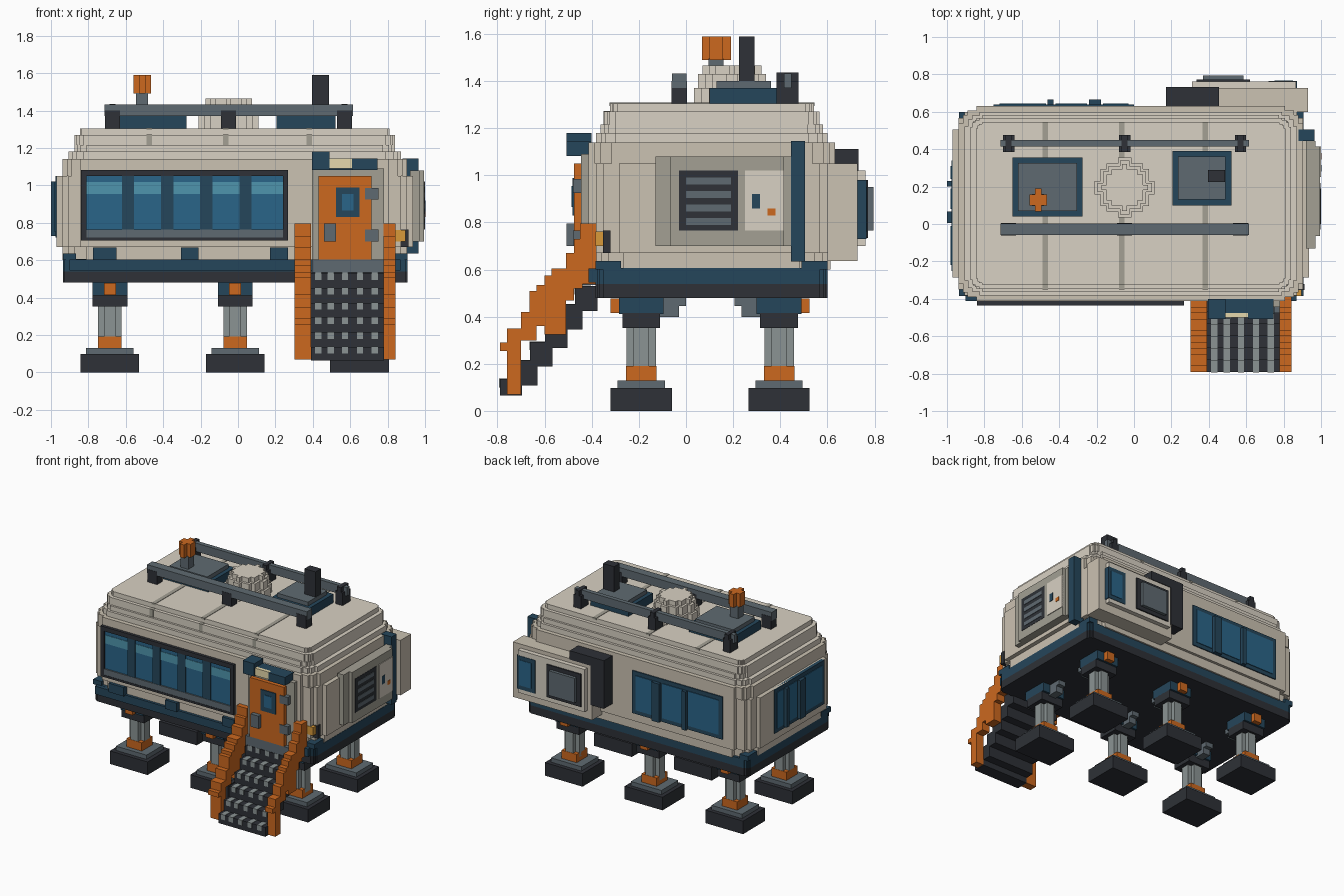
import bpy, bmesh


def mat(name, hexcol):
    m = bpy.data.materials.new(name)
    c = [int(hexcol[i:i + 2], 16) / 255 for i in (0, 2, 4)]
    m.diffuse_color = [((v + .055) / 1.055) ** 2.4 for v in c] + [1]
    return m


CREAM, SAND, SEAM = mat("cream", "D8D1C3"), mat("sand", "CBC2B2"), mat("seam", "A3A094")
NAVY, BLACK, STEEL = mat("navy", "25465B"), mat("black", "2E3137"), mat("steel", "5F6A71")
ALLOY, ORANGE, AMBER = mat("alloy", "8B9494"), mat("orange", "CC681F"), mat("amber", "D89A3A")
GLASS, SHINE, LAMP = mat("glass", "2A6589"), mat("shine", "4F95AE"), mat("lamp", "E6D9AC")


def finish(name, m, bm):
    bmesh.ops.recalc_face_normals(bm, faces=bm.faces)
    me = bpy.data.meshes.new(name)
    bm.to_mesh(me)
    bm.free()
    me.materials.append(m)
    ob = bpy.data.objects.new(name, me)
    bpy.context.collection.objects.link(ob)
    return ob


def boxes(name, m, *items):
    """One object from boxes given as (x0, x1, y0, y1, z0, z1)."""
    bm = bmesh.new()
    for x0, x1, y0, y1, z0, z1 in items:
        for v in bmesh.ops.create_cube(bm, size=1)["verts"]:
            v.co = ((x0 + x1) / 2 + v.co.x * (x1 - x0), (y0 + y1) / 2 + v.co.y * (y1 - y0),
                    (z0 + z1) / 2 + v.co.z * (z1 - z0))
    return finish(name, m, bm)


STAIR = [(0, 4), (1, 4), (1, 2), (2, 2), (2, 1), (4, 1), (4, 0)]


def stepped(name, m, x0, x1, y0, y1, z0, z1, s):
    """Slab whose four vertical corners are rounded in small stair steps of size s."""
    fw, bw = STAIR, STAIR[::-1]
    pts = [(x0 + a * s, y0 + b * s) for a, b in fw] + [(x1 - a * s, y0 + b * s) for a, b in bw]
    pts += [(x1 - a * s, y1 - b * s) for a, b in fw] + [(x0 + a * s, y1 - b * s) for a, b in bw]
    bm = bmesh.new()
    f = bm.faces.new([bm.verts.new((x, y, z0)) for x, y in pts])
    r = bmesh.ops.extrude_face_region(bm, geom=[f])
    for v in r["geom"]:
        if isinstance(v, bmesh.types.BMVert):
            v.co.z = z1
    return finish(name, m, bm)


# Hull: stacked layers with growing insets towards the roof
for i, (z0, z1, ix, iy, s) in enumerate([
        (.6, .67, .032, .02, .032), (.67, 1.05, 0, 0, .032), (1.05, 1.14, .032, 0, .024),
        (1.14, 1.18, .063, .032, .02), (1.18, 1.215, .095, .05, .016),
        (1.215, 1.27, .095, .065, .012), (1.27, 1.305, .125, .09, .008)]):
    stepped(f"hull_layer_{i}", CREAM if z0 > 1.13 else SAND, -.97 + ix, .935 - ix,
            -.413 + iy, .632 - iy, z0, z1, s)
stepped("base_band", NAVY, -.935, .905, -.385, .6, .54, .606, .008)
stepped("base_plate", BLACK, -.935, .905, -.385, .6, .48, .54, .008)
boxes("base_front_band", NAVY, (-.9, .87, -.413, -.38, .545, .605))
boxes("base_corners", NAVY, *[(x, x + .07, y, y + .11, .6, .637)
                              for x in (-.935, .835) for y in (-.385, .49)])
boxes("roof_seams", SEAM, *[b for x in (-.49, -.08, .365) for b in (
    (x, x + .03, -.325, .545, 1.295, 1.308), (x, x + .03, -.351, -.32, 1.215, 1.272))])

# Front window band
boxes("front_window_frame", BLACK, (-.84, .267, -.435, -.40, 1.05, 1.083), (-.84, .267, -.435, -.40, .705, .72),
      (-.84, -.81, -.435, -.40, .705, 1.083), (.24, .267, -.435, -.40, .705, 1.083))
boxes("front_window_sill", STEEL, (-.81, .24, -.432, -.40, .715, .765))
boxes("front_window_glass", GLASS, (-.81, .24, -.422, -.40, .765, 1.05))
boxes("front_window_shine", SHINE, (-.81, .24, -.425, -.40, .955, 1.018))
boxes("front_window_bars", NAVY, *[(-.62 + .209 * i, -.555 + .209 * i, -.43, -.40, .765, 1.05) for i in range(4)])
boxes("front_brackets", NAVY, *[(a, b, -.43, -.38, .6, .667) for a, b in ((-.775, -.65), (-.305, -.21), (.17, .267))])

# Rear and left-end windows
boxes("rear_window_frame", NAVY, (-.75, 0, .61, .64, .73, 1.05))
boxes("rear_window_glass", GLASS, *[(a, b, .62, .645, .76, 1.02) for a, b in ((-.72, -.47), (-.42, -.25), (-.165, -.03))])
boxes("rear_window_bars", NAVY, (-.462, -.43, .62, .665, .73, 1.02), (-.24, -.177, .62, .665, .73, 1.02))
boxes("end_window_frame", NAVY, (-.976, -.95, -.25, .34, .72, 1.05))
boxes("end_window_glass", GLASS, *[(-.98, -.95, a, b, .75, 1.02) for a, b in ((-.22, -.01), (.08, .19), (.24, .31))])
boxes("end_window_bars", NAVY, (-1, -.95, .005, .067, .73, 1.02), (-1, -.95, .2, .23, .73, 1.02))

# Door
boxes("door_frame", SEAM, (.395, .78, -.445, -.40, .6, 1.09))
boxes("door", ORANGE, (.43, .715, -.475, -.43, .605, 1.05))
boxes("door_window_frame", NAVY, (.525, .65, -.482, -.46, .83, .988))
boxes("door_window", GLASS, (.557, .618, -.486, -.46, .865, .955))
boxes("door_handle", STEEL, (.46, .525, -.507, -.47, .70, .795))
boxes("door_hinges", STEEL, (.68, .75, -.48, -.43, .925, .985), (.68, .75, -.48, -.43, .70, .765))
boxes("door_step", STEEL, (.395, .78, -.475, -.38, .535, .605))
boxes("canopy", NAVY, (.395, .49, -.507, -.40, 1.083, 1.18), (.61, .745, -.507, -.40, 1.083, 1.145),
      (.48, .62, -.475, -.40, 1.083, 1.145))
boxes("canopy_lamp", LAMP, (.49, .61, -.5, -.47, 1.09, 1.145))
boxes("marker_lamp", AMBER, (.83, .895, -.385, -.34, .70, .762))
boxes("marker_lamp_bracket", BLACK, (.84, .912, -.352, -.32, .67, .765))

# Stairs: treads with grip strips
treads, grips = [], []
for i in range(6):
    y, z = -.79 + .064 * i, .135 + .079 * i
    treads.append((.39, .78, y, y + .095, z - .105 if i else .065, z))
    grips += [(x, x + .034, y - .003, y + .066, z - .035, z + .003) for x in (.412, .478, .555, .635, .715)]
boxes("stair_treads", BLACK, *treads)
boxes("stair_grips", ALLOY, *grips)

# Handrails: posts plus stepped diagonal
rail = [(-.79, -.75, .255, .29), (-.76, -.70, .07, .35), (-.7, -.665, .3, .42), (-.665, -.635, .3, .51),
        (-.635, -.57, .36, .535), (-.6, -.51, .325, .575), (-.57, -.51, .45, .605), (-.51, -.475, .47, .67),
        (-.475, -.44, .52, .73), (-.45, -.38, .54, .795)]
for name, x0, x1 in (("handrail_left", .302, .39), ("handrail_right", .778, .842)):
    boxes(name, ORANGE, *[(x0, x1, *r) for r in rail])

# Six legs
for i, lx in enumerate((-.685, -.015, .65)):
    for side, ly, d in (("front", -.19, 1), ("rear", .395, -1)):
        n = f"{side}_leg_{i}_"

        def c(hx, hy, z0, z1):
            return (lx - hx, lx + hx, ly - hy, ly + hy, z0, z1)
        boxes(n + "foot", BLACK, c(.157, .13, 0, .098))
        boxes(n + "foot_cap", STEEL, c(.127, .1, .095, .13))
        boxes(n + "collar", ORANGE, c(.063, .065, .13, .192))
        boxes(n + "column", ALLOY, c(.063, .032, .16, .36), c(.032, .063, .16, .36))
        boxes(n + "clamp", BLACK, c(.093, .08, .352, .415))
        boxes(n + "mount", NAVY, c(.093, .095, .412, .482))
        ya, yb = sorted((ly - d * .13, ly - d * .09))
        boxes(n + "pin", ORANGE, (lx - .032, lx + .032, ya, yb, .415, .478))
        ya, yb = sorted((ly + d * .08, ly + d * .16))
        yc = ly + d * .19
        boxes(n + "brace", STEEL, (lx - .03, lx + .03, ya, yb, .4, .482),
              (lx - .03, lx + .03, min(ya, yc), max(yb, yc), .445, .482))

# Roof rails and posts
boxes("roof_rails", STEEL, (-.715, .615, .415, .448, 1.37, 1.433), (-.715, .615, -.06, .003, 1.37, 1.433))
boxes("roof_rail_posts", BLACK, *[b for x in (-.67, -.05, .57) for b in (
    (x - .03, x + .03, .385, .477, 1.3, 1.4), (x - .016, x + .016, .385, .477, 1.4, 1.436),
    (x - .04, x + .04, -.062, .005, 1.3, 1.4))])

# Roof hatches, dome, beacon and antenna
boxes("roof_hatch_frames", NAVY, (-.65, -.275, .04, .355, 1.3, 1.37), (.205, .52, .1, .39, 1.3, 1.37))
boxes("roof_hatch_lids", STEEL, (-.62, -.305, .07, .325, 1.36, 1.4), (.235, .49, .13, .36, 1.36, 1.4))
stepped("roof_dome_base", CREAM, -.21, .11, .035, .355, 1.3, 1.37, .031)
stepped("roof_dome_mid", CREAM, -.195, .095, .05, .34, 1.37, 1.43, .03)
stepped("roof_dome_top", CREAM, -.175, .075, .07, .32, 1.43, 1.465, .028)
boxes("beacon_stem", STEEL, (-.545, -.48, .095, .16, 1.39, 1.495))
boxes("beacon", ORANGE, (-.56, -.465, .1, .158, 1.49, 1.59), (-.53, -.495, .067, .19, 1.49, 1.59))
boxes("antenna", BLACK, (.395, .487, .225, .29, 1.37, 1.59))

# Right-side service panel
boxes("service_back", SEAM, (.92, .97, -.13, .445, .70, 1.08))
boxes("service_panel", SEAM, (.96, .995, -.065, .415, .70, 1.08))
boxes("service_cover", CREAM, (.97, 1, .25, .415, .765, 1.02))
boxes("vent_frame", BLACK, (.97, .997, -.03, .22, .765, 1.02))
boxes("vent_slats", STEEL, *[(.98, 1, 0, .19, .79 + .057 * i, .82 + .057 * i) for i in range(4)])
boxes("service_switch", NAVY, (.99, 1.003, .28, .315, .86, .92))
boxes("service_button", ORANGE, (.99, 1.003, .345, .38, .83, .86))
boxes("side_strip", NAVY, (.88, .966, .445, .505, .635, 1.145))

# Rear equipment pod with screen and duct
boxes("rear_pod", SAND, (.27, .93, .6, .728, .637, 1.05))
boxes("rear_pod_face", CREAM, (.31, .865, .72, .762, .70, 1.02))
boxes("rear_pod_window", NAVY, (.72, .872, .722, .765, .73, .98))
boxes("rear_pod_window_glass", GLASS, (.75, .85, .73, .768, .76, .95))
boxes("rear_screen_frame", BLACK, (.335, .62, .74, .772, .735, .98))
boxes("rear_screen", STEEL, (.37, .585, .75, .795, .765, .95))
boxes("rear_duct", BLACK, (.17, .455, .62, .732, 1.045, 1.112), (.17, .28, .62, .732, .75, 1.1))
